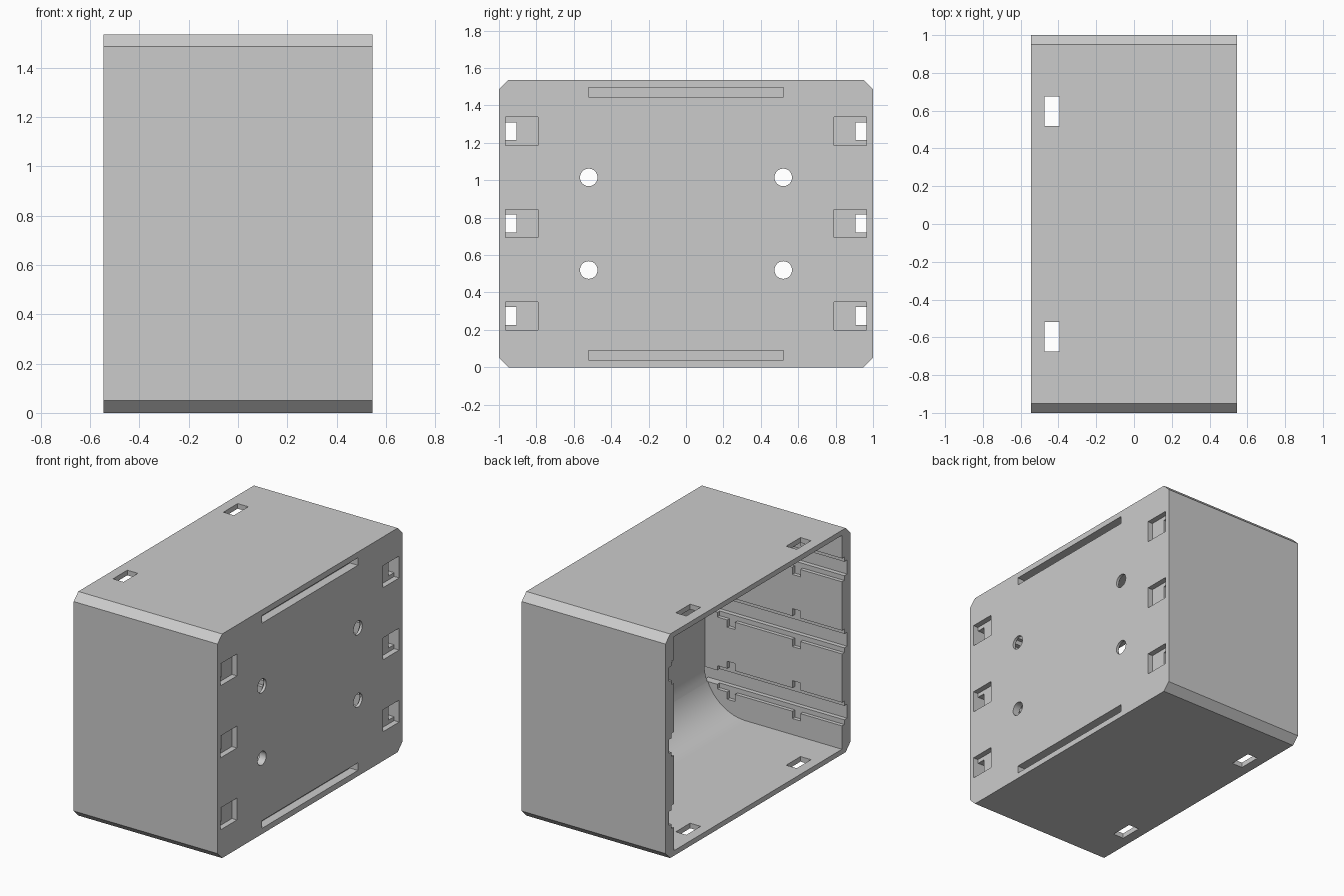
import bpy, bmesh
from math import sin, cos, pi
from mathutils import Vector

if "Cube" in bpy.data.objects:
    bpy.data.objects.remove(bpy.data.objects["Cube"], do_unlink=True)

grey = bpy.data.materials.new("plain_grey")
grey.use_nodes = True
colour = (0.6, 0.6, 0.6, 1)
grey.diffuse_color = colour
grey.node_tree.nodes["Principled BSDF"].inputs["Base Color"].default_value = colour

HX, H = 0.545, 1.535       # half depth, height
INNER_X, INNER_Y, SKIN = 0.495, 0.91, 0.035
CH = 0.05                  # outer chamfer


def prism(name, points, axis, lo, hi):
    """Extrude a flat outline along x or y; the outline is (y, z) or (x, z)."""
    bm = bmesh.new()
    place = (lambda p: (lo, p[0], p[1])) if axis == "x" else (lambda p: (p[0], lo, p[1]))
    face = bm.faces.new([bm.verts.new(place(p)) for p in points])
    moved = bmesh.ops.extrude_face_region(bm, geom=[face])["geom"]
    shift = Vector((hi - lo, 0, 0)) if axis == "x" else Vector((0, hi - lo, 0))
    bmesh.ops.translate(bm, vec=shift,
                        verts=[v for v in moved if isinstance(v, bmesh.types.BMVert)])
    bmesh.ops.recalc_face_normals(bm, faces=bm.faces)
    return finish(name, bm)


def finish(name, bm):
    mesh = bpy.data.meshes.new(name)
    bm.to_mesh(mesh)
    bm.free()
    mesh.materials.append(grey)
    obj = bpy.data.objects.new(name, mesh)
    bpy.context.collection.objects.link(obj)
    return obj


def rect(a, b, c, d):
    return [(a, c), (b, c), (b, d), (a, d)]


def circle(cy, cz, r, n=32):
    return [(cy + r * cos(2 * pi * i / n), cz + r * sin(2 * pi * i / n)) for i in range(n)]


def cut(cutter):
    """Subtract a cutter from the housing and remove it."""
    mod = housing.modifiers.new("cut", "BOOLEAN")
    mod.operation, mod.solver, mod.object = "DIFFERENCE", "EXACT", cutter
    bpy.context.view_layer.objects.active = housing
    bpy.ops.object.modifier_apply(modifier=mod.name)
    bpy.data.objects.remove(cutter, do_unlink=True)


# Outer shell with chamfered long edges
e = 1 - CH
housing = prism("housing", [(-e, 0), (e, 0), (1, CH), (1, H - CH),
                            (e, H), (-e, H), (-1, H - CH), (-1, CH)], "x", -HX, HX)

# Cavity open on one side, with large fillets against the back panel
R, N = 0.31, 16
low = [(INNER_X - R + R * sin(a), SKIN + R - R * cos(a))
       for a in (i * pi / 2 / N for i in range(N + 1))]
high = [(x, H - z) for x, z in reversed(low)]
cut(prism("cavity", [(-0.7, SKIN)] + low + high + [(-0.7, H - SKIN)],
          "y", -INNER_Y, INNER_Y))

for side in (-1, 1):
    for z in (0.275, 0.768, 1.262):
        # Latch pocket in the panel
        cut(prism("pocket", rect(side * 0.79, side * 0.966, z - 0.075, z + 0.075),
                  "x", HX - 0.038, 0.7))
        # Deep guide channel running the full depth
        cut(prism("channel", rect(side * 0.905, side * 0.965, z - 0.048, z + 0.048),
                  "x", -0.7, 0.6))
        # Shallow track with two pairs of notches
        top = [(-0.7, 0.08)]
        for nx in (-0.23, 0.265):
            top += [(nx, 0.08), (nx, 0.13), (nx + 0.06, 0.13), (nx + 0.06, 0.08)]
        top += [(0.4, 0.08)]
        outline = [(x, z + d) for x, d in top] + [(x, z - d) for x, d in reversed(top)]
        cut(prism("track", outline, "y", side * 0.88, side * 0.935))

    # Screw holes, countersunk from the inside
    for z in (0.52, 1.015):
        cut(prism("screw_hole", circle(side * 0.52, z, 0.047), "x", 0.4, 0.7))
        bm = bmesh.new()
        bmesh.ops.create_cone(bm, cap_ends=True, segments=32, radius1=0.095,
                              radius2=0.03, depth=0.045)
        for v in bm.verts:
            v.co = (v.co.z + INNER_X + 0.0205, v.co.x + side * 0.52, v.co.y + z)
        bmesh.ops.recalc_face_normals(bm, faces=bm.faces)
        cut(finish("countersink", bm))

    # Openings through roof and floor near the open side
    cut(prism("roof_and_floor_slot", rect(-0.475, -0.395, -0.2, H + 0.2),
              "y", side * 0.52, side * 0.675))

# Long blind grooves along the panel's top and bottom
for z in (0.065, H - 0.065):
    cut(prism("groove", rect(-0.52, 0.52, z - 0.026, z + 0.026), "x", HX - 0.06, 0.7))

bpy.ops.object.select_all(action="DESELECT")
housing.select_set(True)
bpy.context.view_layer.objects.active = housing
bpy.ops.object.shade_smooth_by_angle()
